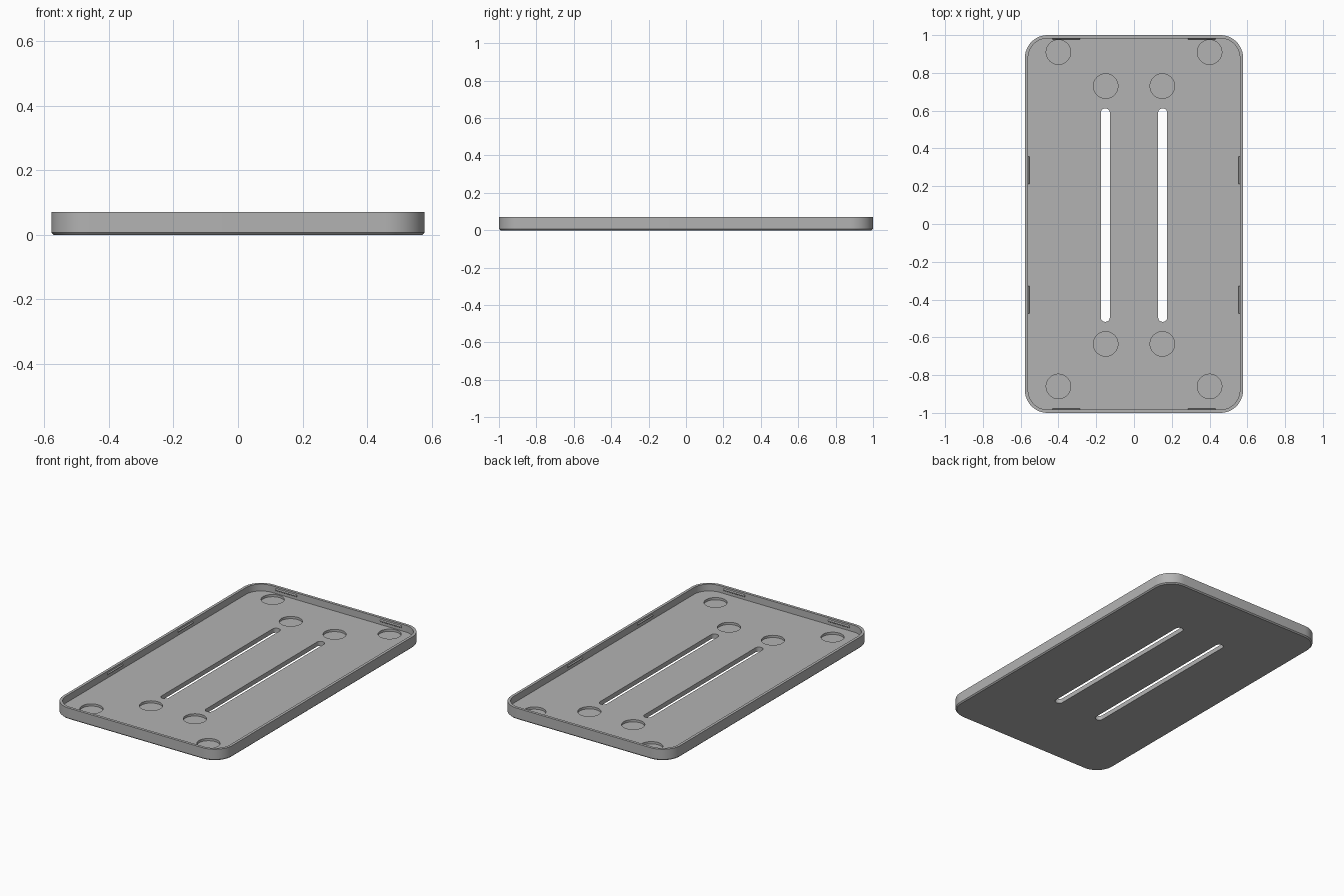
import bpy, bmesh, math

cube = bpy.data.objects.get("Cube")
if cube:
    bpy.data.objects.remove(cube, do_unlink=True)

WIDTH, LENGTH, HEIGHT = 1.155, 2.0, 0.07
FLOOR, WALL, RADIUS, CHAMFER = 0.028, 0.017, 0.12, 0.007

grey = bpy.data.materials.new("plain grey")
grey.use_nodes = True
colour = (0.45, 0.45, 0.45, 1)
grey.diffuse_color = colour
grey.node_tree.nodes["Principled BSDF"].inputs["Base Color"].default_value = colour


def rounded(w, l, r, z, cx=0, cy=0, steps=12):
    """Points of a rounded rectangle, counter-clockwise."""
    pts = []
    for k, (sx, sy) in enumerate([(1, 1), (-1, 1), (-1, -1), (1, -1)]):
        for i in range(steps + 1):
            a = math.pi / 2 * (k + i / steps)
            pts.append((cx + sx * (w / 2 - r) + r * math.cos(a),
                        cy + sy * (l / 2 - r) + r * math.sin(a), z))
    return pts


def circle(cx, cy, r, z, n=48):
    return [(cx + r * math.cos(2 * math.pi * i / n),
             cy + r * math.sin(2 * math.pi * i / n), z) for i in range(n)]


def loft(bm, outlines):
    """Skin a stack of outlines and cap both ends."""
    rings = [[bm.verts.new(p) for p in o] for o in outlines]
    for a, b in zip(rings, rings[1:]):
        for i in range(len(a)):
            j = (i + 1) % len(a)
            bm.faces.new((a[i], a[j], b[j], b[i]))
    bm.faces.new(rings[0][::-1])
    bm.faces.new(rings[-1])


def finish(bm, name):
    bmesh.ops.remove_doubles(bm, verts=bm.verts, dist=1e-5)
    bmesh.ops.recalc_face_normals(bm, faces=bm.faces)
    mesh = bpy.data.meshes.new(name)
    bm.to_mesh(mesh)
    bm.free()
    mesh.materials.append(grey)
    ob = bpy.data.objects.new(name, mesh)
    bpy.context.collection.objects.link(ob)
    return ob


def ring(inset, z):
    return rounded(WIDTH - 2 * inset, LENGTH - 2 * inset, RADIUS - inset, z)


# Tray: chamfered base, outer wall, rim, inner wall and floor
bm = bmesh.new()
loft(bm, [ring(CHAMFER, 0), ring(0, CHAMFER), ring(0, HEIGHT),
          ring(WALL, HEIGHT), ring(WALL, FLOOR)])
tray = finish(bm, "tray")

# Cutters: two long slots and eight round magnet recesses
bm = bmesh.new()
for side in (-1, 1):
    x = side * 0.152
    loft(bm, [rounded(0.048, 1.13, 0.0235, z, x, 0.047) for z in (-0.05, 0.05)])
    for px, py in [(0.4, 0.91), (0.4, -0.86), (0.15, 0.73), (0.15, -0.635)]:
        loft(bm, [circle(side * px, py, 0.065, z) for z in (0.014, 0.05)])
cutter = finish(bm, "cutter")
cutter.hide_render = True

cut = tray.modifiers.new("cut", 'BOOLEAN')
cut.operation = 'DIFFERENCE'
cut.solver = 'EXACT'
cut.object = cutter
bpy.context.view_layer.objects.active = tray
tray.select_set(True)
cutter.select_set(False)
bpy.ops.object.modifier_apply(modifier="cut")
bpy.data.objects.remove(cutter, do_unlink=True)
bpy.ops.object.shade_smooth_by_angle(angle=math.radians(30))


# Snap ridges: small wedge bars along the inner walls
def ridge(name, origin, along, inward, length):
    bm = bmesh.new()
    profile = [(-0.004, 0.042), (0.006, 0.05), (0.006, 0.054), (-0.004, 0.062)]
    ends = [[(origin[0] + along[0] * t + inward[0] * d,
              origin[1] + along[1] * t + inward[1] * d, z) for d, z in profile]
            for t in (-length / 2, length / 2)]
    loft(bm, ends)
    finish(bm, name)


for side, label in ((-1, "right"), (1, "left")):
    wall_x = side * (WIDTH / 2 - WALL)
    for y, place in ((0.285, "back"), (-0.4, "front")):
        ridge(f"side_ridge_{place}_{label}", (wall_x, y), (0, 1), (-side, 0), 0.145)
    for end, place in ((1, "back"), (-1, "front")):
        wall_y = end * (LENGTH / 2 - WALL)
        ridge(f"end_ridge_{place}_{label}", (side * 0.358, wall_y), (1, 0), (0, -end), 0.145)
